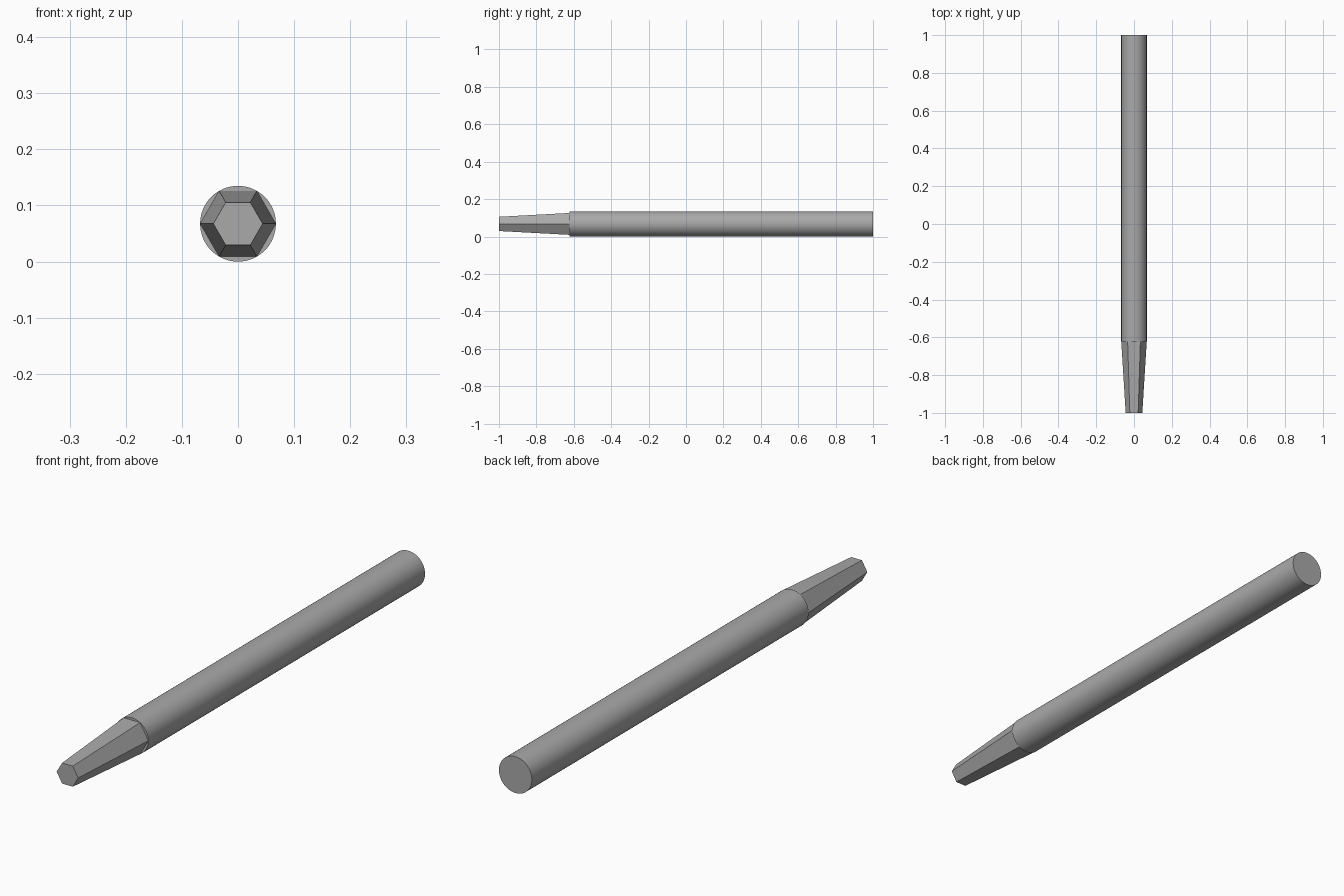
import bpy
import bmesh
import math

cube = bpy.data.objects.get("Cube")
if cube:
    bpy.data.objects.remove(cube, do_unlink=True)

RADIUS = 0.0675
TIP_RADIUS = 0.044
SHOULDER_Y = -0.622

# Single steel grey for the whole tool
steel = bpy.data.materials.new("steel_grey")
steel.use_nodes = True
GREY = (0.4, 0.4, 0.4, 1)
steel.diffuse_color = GREY
steel.node_tree.nodes["Principled BSDF"].inputs["Base Color"].default_value = GREY


def rod(name, sides, y_front, r_front, y_back, r_back):
    """Capped straight or tapered rod along y, with a corner on the +x side."""
    bm = bmesh.new()
    angles = [2 * math.pi * i / sides for i in range(sides)]
    front, back = [
        [bm.verts.new((r * math.cos(a), y, RADIUS + r * math.sin(a))) for a in angles]
        for y, r in ((y_front, r_front), (y_back, r_back))
    ]
    bm.faces.new(front)
    bm.faces.new(back[::-1])
    for i in range(sides):
        j = (i + 1) % sides
        bm.faces.new((front[i], back[i], back[j], front[j]))
    bmesh.ops.recalc_face_normals(bm, faces=bm.faces)
    mesh = bpy.data.meshes.new(name)
    bm.to_mesh(mesh)
    bm.free()
    mesh.materials.append(steel)
    obj = bpy.data.objects.new(name, mesh)
    bpy.context.collection.objects.link(obj)
    return obj


# Round shank
shank = rod("shank", 64, SHOULDER_Y, RADIUS, 1, RADIUS)
bpy.ops.object.select_all(action="DESELECT")
shank.select_set(True)
bpy.context.view_layer.objects.active = shank
bpy.ops.object.shade_smooth_by_angle(angle=math.radians(30))

# Six-sided tapered tip, flat shaded
rod("hex_tip", 6, -1, TIP_RADIUS, SHOULDER_Y, RADIUS)
